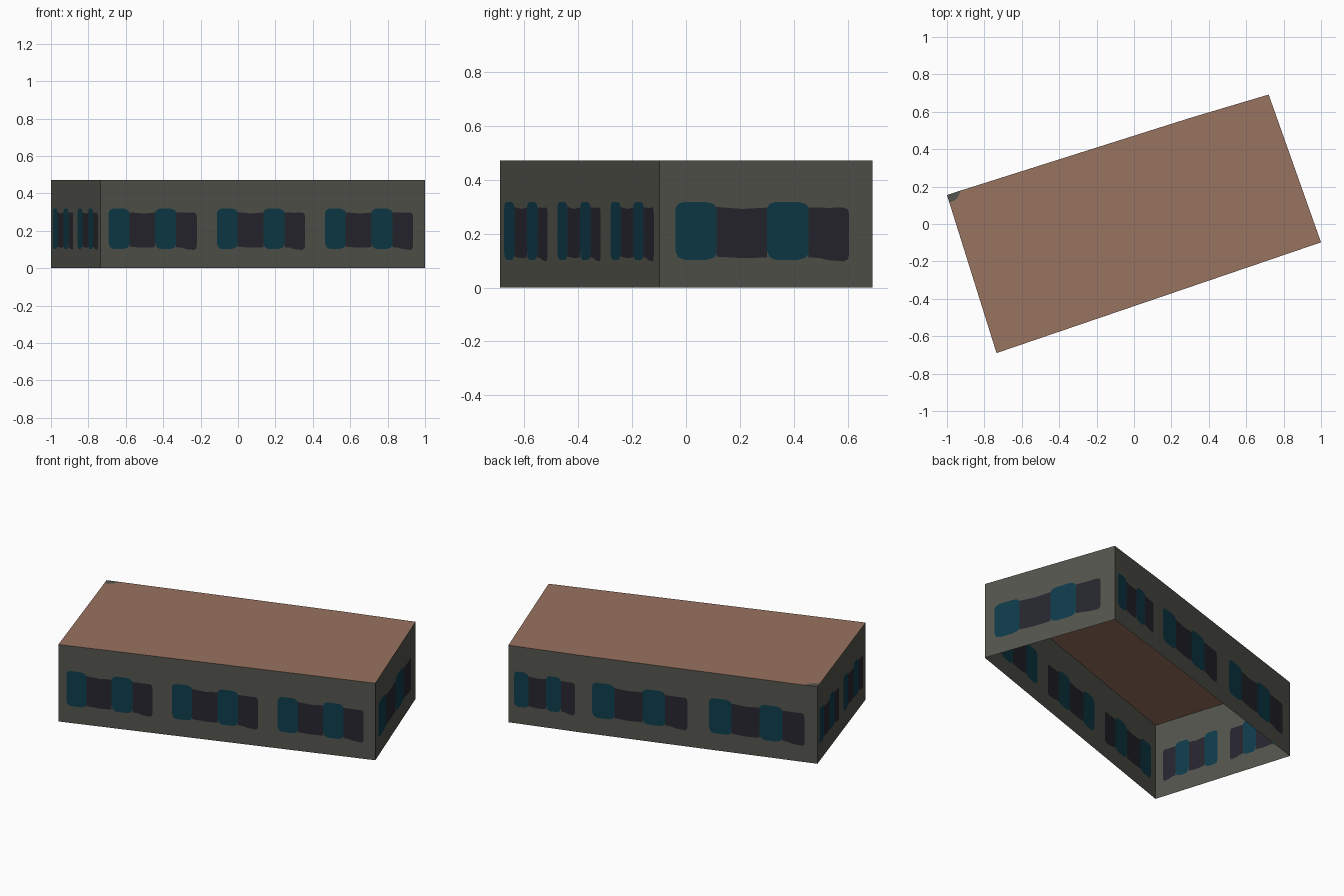
import bpy

if "Cube" in bpy.data.objects:
    bpy.data.objects.remove(bpy.data.objects["Cube"])


def srgb(r, g, b):
    def lin(c):
        c /= 255
        return c / 12.92 if c <= 0.04045 else ((c + 0.055) / 1.055) ** 2.4
    return (lin(r), lin(g), lin(b), 1.0)


def material(name, rgb):
    m = bpy.data.materials.new(name)
    m.diffuse_color = srgb(*rgb)
    m.use_nodes = True
    m.node_tree.nodes["Principled BSDF"].inputs["Base Color"].default_value = m.diffuse_color
    return m


WALL = material("grey wall", (84, 85, 77))
TEAL = material("teal glass", (15, 60, 75))
DARK = material("dark glass", (39, 38, 47))
ROOF = material("brown roof", (153, 115, 96))

H = 0.472


def make_object(name, verts, faces, mats, indices):
    me = bpy.data.meshes.new(name)
    me.from_pydata(verts, [], faces)
    for m in mats:
        me.materials.append(m)
    for p, i in zip(me.polygons, indices):
        p.material_index = i
    ob = bpy.data.objects.new(name, me)
    bpy.context.collection.objects.link(ob)


# One window bay, u from 0 to 1: (material slot, [(u, sill, head), ...])
def teal_pane(a, b):
    return (1, [(a, 0.135, 0.295), (a + 0.012, 0.113, 0.311), (a + 0.04, 0.103, 0.318),
                (b - 0.05, 0.103, 0.318), (b - 0.015, 0.110, 0.311), (b, 0.125, 0.297)])


BAY = [
    teal_pane(0.075, 0.267),
    (1 + 1, [(0.267, 0.115, 0.299), (0.39, 0.109, 0.292), (0.505, 0.112, 0.297)]),
    teal_pane(0.505, 0.70),
    (2, [(0.70, 0.112, 0.297), (0.75, 0.110, 0.297), (0.79, 0.102, 0.296),
         (0.865, 0.097, 0.297), (0.885, 0.105, 0.290), (0.89, 0.12, 0.275)]),
]


# Thin wall with window shapes cut in as faces; start is the left end seen from outside
def wall(name, start, end, bays):
    verts, faces, slots = [], [], []

    def quad(u0, u1, lo0, lo1, hi0, hi1, slot):
        n = len(verts)
        for u, z in ((u0, lo0), (u1, lo1), (u1, hi1), (u0, hi0)):
            verts.append((start[0] + (end[0] - start[0]) * u,
                          start[1] + (end[1] - start[1]) * u, z))
        faces.append((n, n + 1, n + 2, n + 3))
        slots.append(slot)

    at = 0.0
    for k in range(bays):
        for slot, profile in BAY:
            pts = [((k + u) / bays, lo, hi) for u, lo, hi in profile]
            if pts[0][0] > at + 1e-5:
                quad(at, pts[0][0], 0, 0, H, H, 0)
            for (u0, l0, h0), (u1, l1, h1) in zip(pts, pts[1:]):
                quad(u0, u1, 0, 0, l0, l1, 0)
                quad(u0, u1, l0, l1, h0, h1, slot)
                quad(u0, u1, h0, h1, H, H, 0)
            at = pts[-1][0]
    quad(at, 1, 0, 0, H, H, 0)
    make_object(name, verts, faces, [WALL, TEAL, DARK], slots)


# Footprint corners
BL, FL, FR, BR = (-1.0, 0.155), (-0.735, -0.69), (1.0, -0.098), (0.72, 0.692)
BEND = (0.30, 0.567)

wall("front_wall", FL, FR, 3)
wall("right_wall", FR, BR, 1)
wall("back_wall_short", BR, BEND, 1)
wall("back_wall_long", BEND, BL, 2)
wall("left_wall", BL, FL, 2)

# Flat roof with a rounded grey patch in the back left corner
patch = [(-0.988, 0.117), (-0.965, 0.122), (-0.942, 0.142), (-0.926, 0.179)]
outline = [FL, FR, BR, BEND]
pts = [BL] + patch + outline
verts = [(x, y, H) for x, y in pts]
make_object("roof", verts,
            [(0, 1, 2, 3, 4), (1, 5, 6, 7, 8, 4, 3, 2)],
            [ROOF, WALL], [1, 0])
